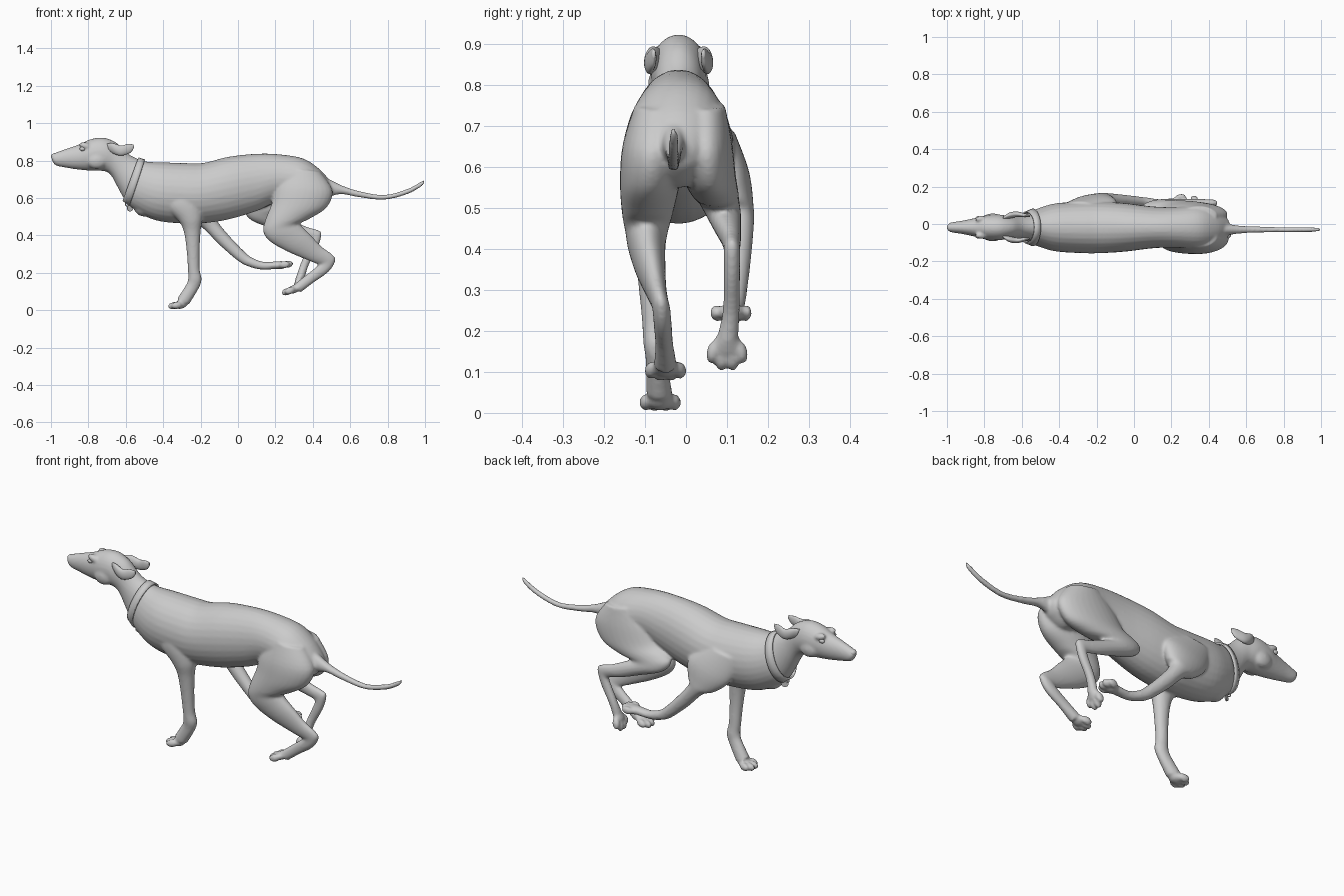
import bpy, bmesh, math
from mathutils import Vector, Matrix

SIDES = 28

def spline(rows, n=5):
    """Catmull-Rom interpolation of station rows."""
    out = []
    for i in range(len(rows) - 1):
        p0, p1 = rows[max(i - 1, 0)], rows[i]
        p2, p3 = rows[i + 1], rows[min(i + 2, len(rows) - 1)]
        for k in range(n):
            t = k / n
            out.append([0.5 * (2 * b + (c - a) * t + (2 * a - 5 * b + 4 * c - d) * t * t
                               + (3 * b - a - 3 * c + d) * t ** 3)
                        for a, b, c, d in zip(p0, p1, p2, p3)])
    return out + [list(rows[-1])]

def loft(bm, rows, cap=True, grow=0.0, n=5):
    """Station: side-view edge points (x1, z1), (x2, z2), half width, centre y."""
    rings = []
    for x1, z1, x2, z2, w, y in spline(rows, n):
        c = Vector(((x1 + x2) / 2, y, (z1 + z2) / 2))
        e = Vector((x1 - x2, 0, z1 - z2)) / 2
        e += e.normalized() * grow
        ring = []
        for k in range(SIDES):
            a = 2 * math.pi * k / SIDES
            ring.append(bm.verts.new(c + e * math.cos(a) + Vector((0, (w + grow) * math.sin(a), 0))))
        rings.append(ring)
    faces = []
    for r, s in zip(rings, rings[1:]):
        for k in range(SIDES):
            j = (k + 1) % SIDES
            faces.append(bm.faces.new((r[k], r[j], s[j], s[k])))
    if cap:
        faces += [bm.faces.new(rings[0]), bm.faces.new(rings[-1])]
    bmesh.ops.recalc_face_normals(bm, faces=faces)

def blob(bm, loc, size, pitch=0.0, yaw=0.0):
    m = (Matrix.Translation(loc) @ Matrix.Rotation(pitch, 4, 'Y') @ Matrix.Rotation(yaw, 4, 'Z')
         @ Matrix.Diagonal((*size, 1)))
    bmesh.ops.create_uvsphere(bm, u_segments=16, v_segments=10, radius=1, matrix=m)

def paw(bm, x, y, z, angle):
    """Pad plus four toes pointing along angle (degrees in the side view)."""
    a = math.radians(angle)
    d = Vector((math.cos(a), 0, math.sin(a)))
    blob(bm, Vector((x, y, z)) - d * 0.012, (0.036, 0.034, 0.022), -a)
    for off, fwd in ((-0.035, 0.008), (-0.013, 0.026), (0.013, 0.026), (0.035, 0.008)):
        blob(bm, Vector((x, y + off, z)) + d * fwd, (0.030, 0.0155, 0.020), -a, off * 5)

def finish(bm, name):
    me = bpy.data.meshes.new(name)
    bm.to_mesh(me)
    bm.free()
    for p in me.polygons:
        p.use_smooth = True
    ob = bpy.data.objects.new(name, me)
    bpy.context.collection.objects.link(ob)
    return ob

Y = -0.018
trunk = [
    (-1.000, .825, -.992, .795, .014, Y), (-.985, .838, -.972, .773, .026, Y),
    (-.92, .862, -.91, .760, .036, Y), (-.85, .886, -.85, .751, .050, Y),
    (-.79, .913, -.78, .745, .066, Y), (-.72, .922, -.71, .742, .068, Y),
    (-.65, .895, -.675, .715, .060, Y), (-.59, .838, -.645, .660, .062, Y),
    (-.53, .806, -.605, .590, .074, Y), (-.48, .793, -.55, .535, .100, Y),
    (-.40, .790, -.44, .480, .128, Y), (-.27, .786, -.28, .462, .138, Y),
    (-.18, .788, -.18, .465, .138, Y), (-.05, .820, -.05, .485, .130, Y),
    (.10, .836, .10, .530, .112, Y), (.22, .833, .22, .580, .108, Y),
    (.35, .810, .33, .560, .118, Y), (.44, .750, .42, .550, .100, Y),
    (.50, .680, .485, .590, .055, Y), (.515, .655, .505, .620, .020, Y)]
tail = [
    (.47, .71, .47, .60, .035, -.03), (.56, .665, .55, .620, .022, -.03),
    (.65, .636, .645, .604, .017, -.03), (.78, .616, .78, .590, .014, -.03),
    (.90, .646, .906, .620, .013, -.03), (.97, .682, .982, .662, .011, -.03),
    (.994, .697, 1.0, .688, .005, -.03)]
near_hind = [
    (.25, .76, .44, .74, .055, -.07), (.20, .66, .505, .64, .075, -.08),
    (.18, .57, .475, .55, .073, -.088), (.145, .48, .385, .49, .062, -.094),
    (.135, .42, .335, .465, .052, -.096), (.17, .368, .345, .445, .046, -.096),
    (.26, .315, .39, .400, .038, -.088), (.36, .272, .45, .338, .027, -.075),
    (.42, .248, .508, .295, .022, -.065), (.435, .245, .520, .262, .022, -.06),
    (.42, .232, .485, .205, .022, -.057), (.36, .185, .405, .148, .022, -.053),
    (.30, .137, .335, .095, .028, -.05)]
far_hind = [
    (.25, .76, .44, .74, .05, .045), (.17, .68, .50, .64, .062, .05),
    (.12, .60, .46, .55, .064, .058), (.065, .565, .36, .51, .058, .07),
    (.035, .53, .28, .50, .050, .08), (.075, .478, .26, .495, .044, .09),
    (.20, .43, .30, .475, .034, .10), (.30, .395, .37, .445, .024, .11),
    (.375, .375, .435, .425, .020, .112), (.382, .36, .446, .40, .020, .112),
    (.37, .33, .425, .33, .020, .112), (.335, .25, .378, .24, .021, .11),
    (.312, .18, .356, .17, .027, .10)]
near_fore = [
    (-.43, .67, -.23, .69, .045, -.085), (-.40, .56, -.20, .60, .058, -.095),
    (-.32, .48, -.19, .50, .050, -.096), (-.29, .42, -.20, .42, .038, -.092),
    (-.275, .32, -.205, .32, .030, -.087), (-.268, .22, -.205, .22, .027, -.08),
    (-.266, .17, -.195, .165, .028, -.076), (-.278, .135, -.208, .120, .026, -.072),
    (-.325, .062, -.262, .030, .032, -.065)]
far_fore = [
    (-.40, .66, -.20, .70, .045, .075), (-.34, .54, -.10, .62, .050, .105),
    (-.26, .47, -.10, .53, .045, .120), (-.19, .44, -.115, .485, .038, .128),
    (-.10, .35, -.040, .39, .032, .126), (0, .263, .045, .303, .027, .120),
    (.06, .232, .085, .276, .026, .115), (.13, .216, .14, .258, .023, .11),
    (.22, .222, .22, .262, .030, .11)]

# Fused body: trunk, tail, four legs and paws
bm = bmesh.new()
for part in (trunk, tail, near_hind, far_hind, near_fore, far_fore):
    loft(bm, part)
paw(bm, .285, -.05, .107, 200)
paw(bm, .325, .10, .155, 250)
paw(bm, -.32, -.063, .027, 188)
paw(bm, .24, .11, .242, 8)
# Brows, cheeks and breastbone
for s in (-1, 1):
    blob(bm, (-.815, Y + s * .044, .878), (.035, .018, .018), .3)
    blob(bm, (-.755, Y + s * .045, .80), (.055, .03, .045))
blob(bm, (-.50, Y, .56), (.06, .06, .06), .7)
body = finish(bm, "dog_body")
rm = body.modifiers.new("Fuse", 'REMESH')
rm.mode = 'VOXEL'
rm.voxel_size = 0.007
rm.use_smooth_shade = True
sm = body.modifiers.new("Soften", 'SMOOTH')
sm.factor = 0.5
sm.iterations = 5

# Folded-back ears and eyes
for s, side in ((-1, "near"), (1, "far")):
    bm = bmesh.new()
    loft(bm, [(-.70, .890, -.69, .850, .010, Y + s * .050),
              (-.67, .893, -.655, .832, .016, Y + s * .064),
              (-.625, .880, -.62, .826, .014, Y + s * .070),
              (-.59, .888, -.575, .842, .010, Y + s * .064),
              (-.558, .886, -.556, .868, .004, Y + s * .060)])
    finish(bm, side + "_ear")
    bm = bmesh.new()
    blob(bm, (-.832, Y + s * .050, .862), (.015, .010, .011))
    finish(bm, side + "_eye")

# Nose
bm = bmesh.new()
blob(bm, (-.982, Y, .822), (.018, .020, .016))
finish(bm, "nose")

# Collar strap
bm = bmesh.new()
loft(bm, [(-.535, .808, -.613, .592, .077, Y), (-.50, .797, -.578, .565, .092, Y)],
     cap=False, grow=0.005, n=2)
collar = finish(bm, "collar")
so = collar.modifiers.new("Thickness", 'SOLIDIFY')
so.thickness = 0.008
so.offset = 0

# Collar ring and tag
bpy.ops.mesh.primitive_torus_add(location=(-.590, Y, .568), rotation=(math.pi / 2, 0, 0),
                                 major_radius=.012, minor_radius=.003,
                                 major_segments=20, minor_segments=8)
bpy.context.object.name = "tag_ring"
bpy.ops.mesh.primitive_cylinder_add(vertices=24, radius=.018, depth=.006,
                                    location=(-.577, Y, .546), rotation=(math.pi / 2, 0, .5))
bpy.context.object.name = "collar_tag"
